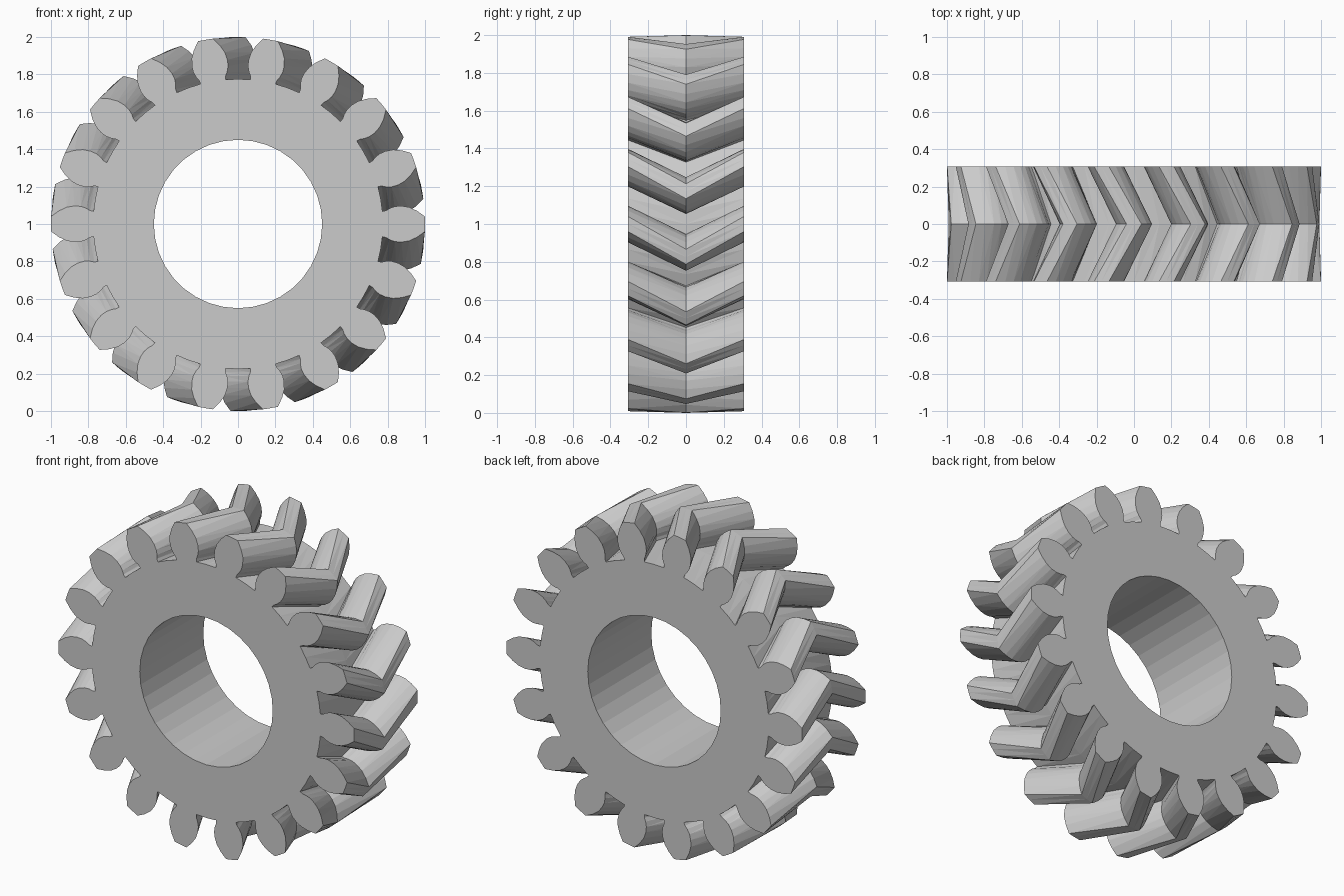
import bpy, bmesh
from math import sin, cos, radians

if "Cube" in bpy.data.objects:
    bpy.data.objects.remove(bpy.data.objects["Cube"], do_unlink=True)

TEETH = 18
PITCH = 360 / TEETH
HALF_WIDTH = 0.307
BORE = 0.45
TWIST = -10  # turn of the middle section that makes the chevron

# Half of one tooth: radius and angle from the tooth centre, root to tip
FLANK = [(0.775, 5.0), (0.795, 5.2), (0.815, 5.9), (0.845, 6.4), (0.88, 6.3),
         (0.92, 5.6), (0.96, 4.2), (1.0, 2.3)]
TOOTH = ([(0.775, -PITCH / 2)] + [(r, -a) for r, a in FLANK] + [(1.0, 0)]
         + [(r, a) for r, a in reversed(FLANK)])


def polar(bm, r, degrees, y):
    a = radians(degrees)
    return bm.verts.new((r * cos(a), y, 1 + r * sin(a)))


def outline(bm, y, turn):
    return [polar(bm, r, t * PITCH + a + turn, y)
            for t in range(TEETH) for r, a in TOOTH]


def loft(bm, ring_a, ring_b):
    n = len(ring_a)
    for i in range(n):
        j = (i + 1) % n
        bm.faces.new((ring_a[i], ring_a[j], ring_b[j], ring_b[i]))


bm = bmesh.new()

# Toothed rim: front, turned middle and back sections
front, middle, back = [outline(bm, y, turn) for y, turn in
                       ((-HALF_WIDTH, 0), (0, TWIST), (HALF_WIDTH, 0))]
loft(bm, front, middle)
loft(bm, middle, back)

# Straight bore, two facets for each tooth
bore_front, bore_back = [
    [polar(bm, BORE, (i - 1) * PITCH / 2, y) for i in range(2 * TEETH)]
    for y in (-HALF_WIDTH, HALF_WIDTH)]
loft(bm, bore_front, bore_back)

# Flat end faces, one sector for each tooth
k = len(TOOTH)
for rim, bore in ((front, bore_front), (back, bore_back)):
    for t in range(TEETH):
        outer = [rim[(t * k + i) % len(rim)] for i in range(k + 1)]
        inner = [bore[(2 * t + i) % len(bore)] for i in (2, 1, 0)]
        bm.faces.new(outer + inner)

bmesh.ops.recalc_face_normals(bm, faces=bm.faces[:])
bmesh.ops.triangulate(bm, faces=bm.faces[:])

mesh = bpy.data.meshes.new("herringbone_gear")
bm.to_mesh(mesh)
bm.free()
gear = bpy.data.objects.new("herringbone_gear", mesh)
bpy.context.collection.objects.link(gear)

# Plain grey metal
grey = bpy.data.materials.new("light_grey")
grey.use_nodes = True
colour = (0.6, 0.6, 0.6, 1)
grey.diffuse_color = colour
grey.node_tree.nodes["Principled BSDF"].inputs["Base Color"].default_value = colour
mesh.materials.append(grey)
